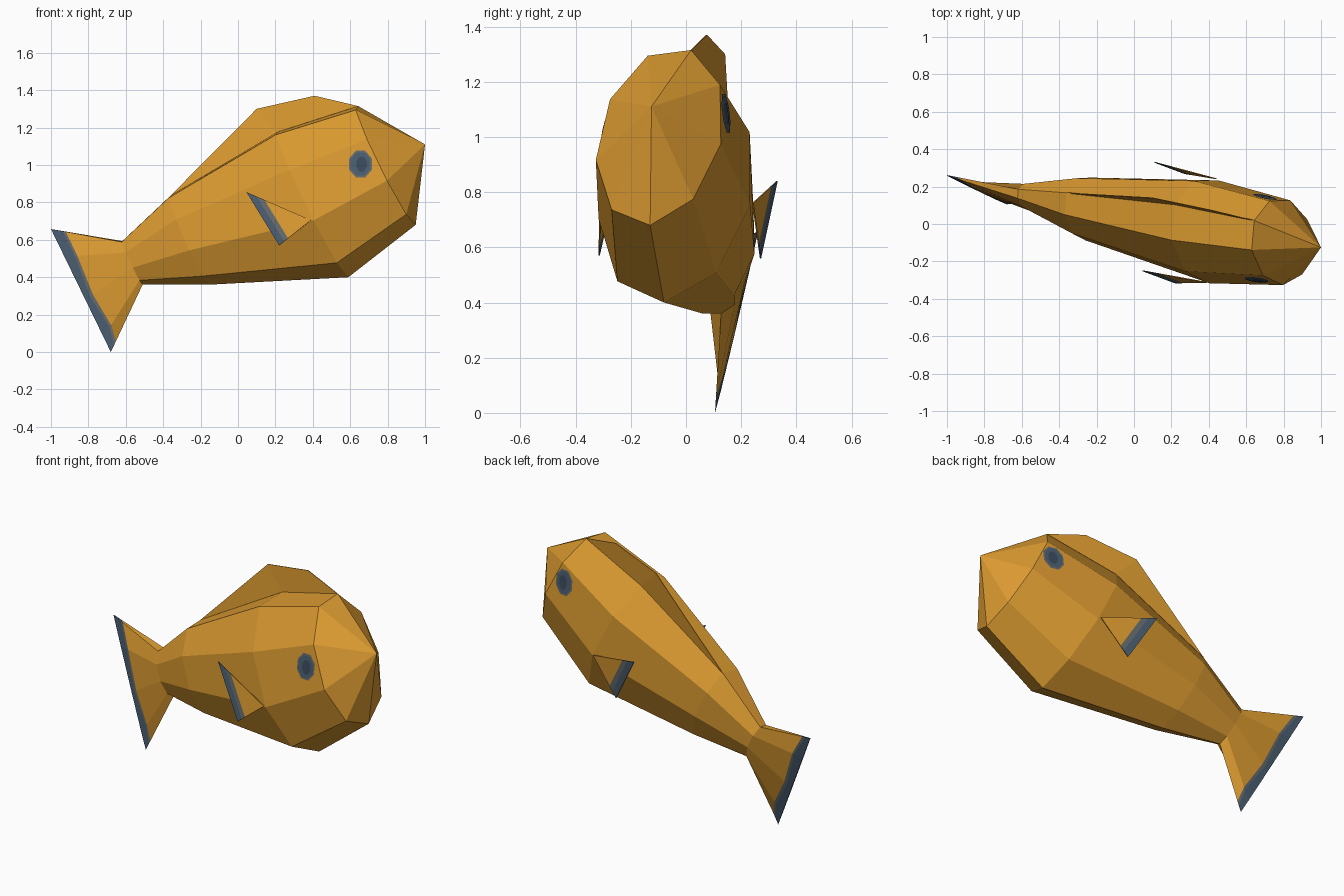
import bpy, bmesh, math
from mathutils import Vector
from mathutils.bvhtree import BVHTree

if "Cube" in bpy.data.objects:
    bpy.data.objects.remove(bpy.data.objects["Cube"])


def material(name, rgb):
    m = bpy.data.materials.new(name)
    m.diffuse_color = (*rgb, 1)
    m.use_nodes = True
    m.node_tree.nodes["Principled BSDF"].inputs["Base Color"].default_value = m.diffuse_color
    return m


ORANGE = material("orange", (0.70, 0.32, 0.03))
STEEL = material("steel grey", (0.125, 0.14, 0.14))
BLUE = material("slate blue", (0.065, 0.105, 0.155))
DARK = material("dark slate", (0.04, 0.065, 0.10))


def make(name, verts, faces, mats, indices=None, thick=0):
    me = bpy.data.meshes.new(name)
    me.from_pydata([tuple(v) for v in verts], [], faces)
    for m in mats:
        me.materials.append(m)
    if indices:
        for p, i in zip(me.polygons, indices):
            p.material_index = i
    ob = bpy.data.objects.new(name, me)
    bpy.context.collection.objects.link(ob)
    if thick:
        s = ob.modifiers.new("thickness", "SOLIDIFY")
        s.thickness = thick
        s.offset = 0
    return ob


def recalc(ob):
    bm = bmesh.new()
    bm.from_mesh(ob.data)
    bmesh.ops.recalc_face_normals(bm, faces=bm.faces)
    bm.to_mesh(ob.data)
    bm.free()


N = 9


def ring(c, up, side):
    """Tilted nine-sided ellipse with a flat top edge."""
    c, up, side = Vector(c), Vector(up), Vector(side)
    pts = []
    for i in range(N):
        a = math.radians(-20 + 40 * i)
        pts.append(c + up * math.cos(a) + side * math.sin(a))
    return pts


def skin(rings):
    """Quads between successive rings."""
    return [(r * N + i, r * N + (i + 1) % N, (r + 1) * N + (i + 1) % N, (r + 1) * N + i)
            for r in range(len(rings) - 1) for i in range(N)]


# Body: head, belly, waist and tail-root rings with a pointed nose
head = ring((0.788, -0.094, 1.002), (-0.162, 0.036, 0.322), (0.02, 0.23, 0.03))
belly = ring((0.394, -0.034, 0.797), (-0.196, 0.046, 0.397), (0.025, 0.279, 0.025))
waist = ring((-0.265, 0.085, 0.602), (-0.108, 0.025, 0.242), (0.015, 0.17, 0.017))
root = ring((-0.567, 0.145, 0.479), (-0.057, 0.018, 0.119), (0.006, 0.07, 0.007))
rings = [head, belly, waist, root]
verts = [v for r in rings for v in r] + [Vector((1.0, -0.125, 1.11))]
faces = skin(rings) + [((i + 1) % N, i, len(verts) - 1) for i in range(N)]
body = make("body", verts, faces, [ORANGE])
recalc(body)

# Tail fin: flattens to a straight edge, with a ragged painted border
edge = ring((-0.845, 0.185, 0.339), (-0.165, 0.08, 0.339), (0, 0.004, 0))


def between(ts):
    return [a.lerp(b, ts[i % 2]) for i, (a, b) in enumerate(zip(root, edge))]


tail_rings = [root, between((0.79, 0.84)), between((0.83, 0.90)), edge]
faces = skin(tail_rings) + [tuple(range(3 * N, 4 * N))]
index = [0] * N + [1] * N + [2] * (N + 1)
tail = make("tail_fin", [v for r in tail_rings for v in r], faces, [ORANGE, STEEL, BLUE], index)
recalc(tail)

# Dorsal fin: thin sheet standing on the far top edge of the body
crest = [head[1], Vector((0.41, 0.075, 1.37)), Vector((0.10, 0.14, 1.30)), waist[1], belly[1]]
make("dorsal_fin", crest, [(0, 1, 4), (1, 2, 4), (2, 3, 4)], [ORANGE], thick=0.004)


# Pectoral fins: triangles with a painted trailing edge
def side_fin(name, base, top, low):
    base, top, low = Vector(base), Vector(top), Vector(low)
    pts = [base]
    for t in (0.72, 0.84, 1.0):
        pts += [base.lerp(top, t), base.lerp(low, t)]
    make(name, pts, [(0, 1, 2), (1, 3, 4, 2), (3, 5, 6, 4)],
         [ORANGE, STEEL, BLUE], [0, 1, 2], thick=0.005)


side_fin("near_pectoral_fin", (0.39, -0.312, 0.705), (0.045, -0.25, 0.855), (0.22, -0.315, 0.57))
side_fin("far_pectoral_fin", (0.44, 0.242, 0.76), (0.11, 0.33, 0.84), (0.27, 0.27, 0.56))

# Eyes: thin eight-sided plates laid onto the body surface
bm = bmesh.new()
bm.from_mesh(body.data)
tree = BVHTree.FromBMesh(bm)
bm.free()


def eye_plate(name, x, z, rx, rz, side, lift, mat):
    pts = []
    for i in range(9):
        a = math.radians(22.5 + 45 * i)
        k = 0 if i == 8 else 1
        start = Vector((x + k * rx * math.cos(a), side * 2, z + k * rz * math.sin(a)))
        hit, normal, _, _ = tree.ray_cast(start, Vector((0, -side, 0)))
        pts.append(hit + Vector((0, side * lift, 0)))
    tris = [(i, (i + 1) % 8, 8) for i in range(8)]
    if side > 0:
        tris = [t[::-1] for t in tris]
    make(name, pts, tris, [mat])


for label, x, z, side in (("near", 0.655, 1.005, -1), ("far", 0.70, 1.085, 1)):
    eye_plate(label + "_eye", x, z, 0.066, 0.077, side, 0.004, STEEL)
    eye_plate(label + "_iris", x, z, 0.056, 0.066, side, 0.006, BLUE)
    eye_plate(label + "_pupil", x + 0.006, z, 0.03, 0.042, side, 0.008, DARK)
